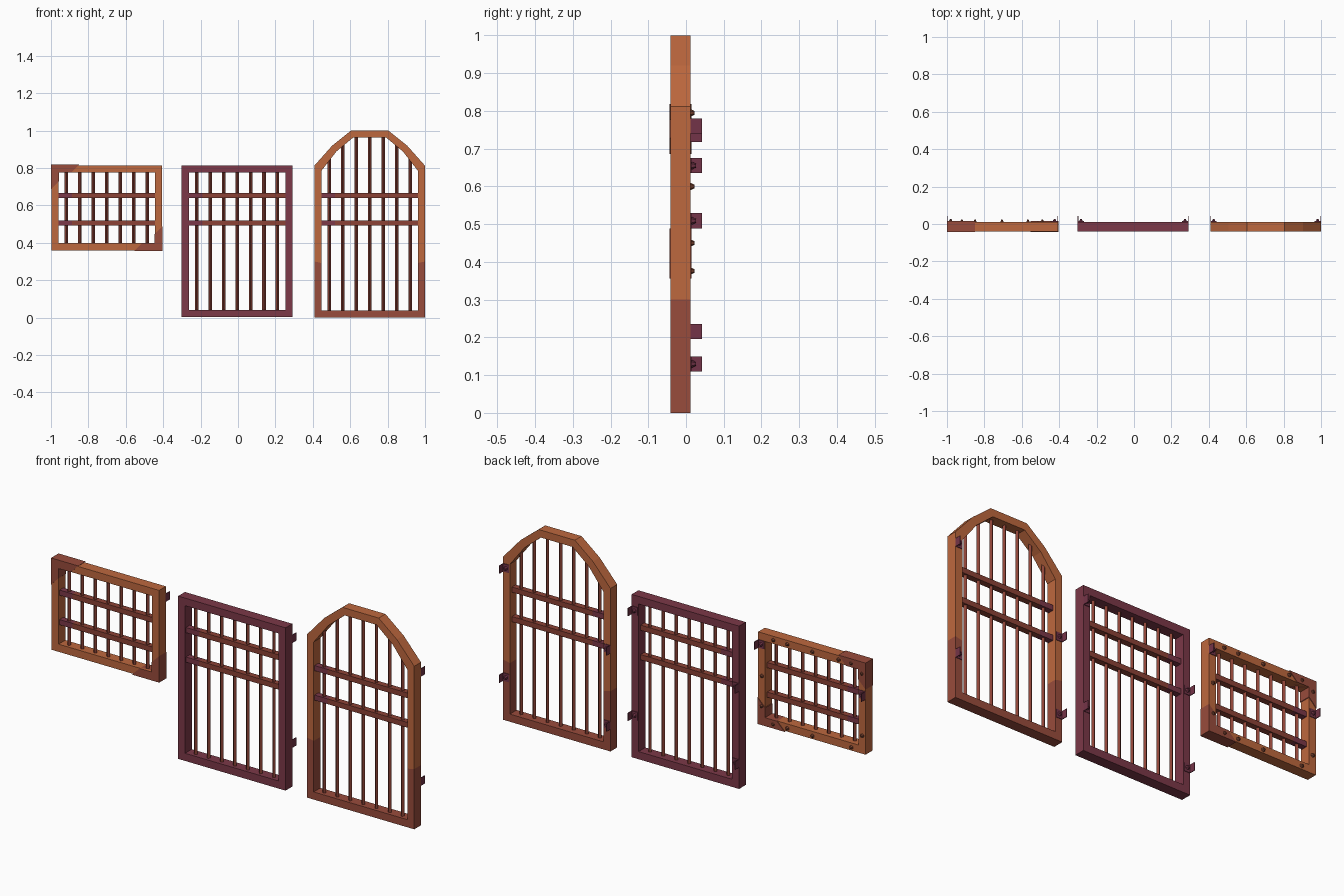
import bpy, bmesh, math
from mathutils import Matrix

if "Cube" in bpy.data.objects:
    bpy.data.objects.remove(bpy.data.objects["Cube"])


def material(name, r, g, b):
    lin = lambda c: ((c / 255 + 0.055) / 1.055) ** 2.4
    m = bpy.data.materials.new(name)
    m.diffuse_color = (lin(r), lin(g), lin(b), 1)
    m.use_nodes = True
    m.node_tree.nodes["Principled BSDF"].inputs["Base Color"].default_value = m.diffuse_color
    return m


ORANGE = material("orange rust", 190, 104, 62)
RED = material("red brown rust", 153, 76, 60)
PURPLE = material("purple rust", 124, 56, 72)
BAR = material("bar brown", 140, 66, 54)
HINGE = material("hinge purple", 116, 52, 72)
RIVET = material("rivet brown", 120, 66, 48)

Y0, Y1 = -0.041, 0.012      # frame front and back
HALF, RIM = 0.296, 0.038    # half width and frame member width


def finish(name, bm, mats):
    bmesh.ops.recalc_face_normals(bm, faces=bm.faces)
    me = bpy.data.meshes.new(name)
    bm.to_mesh(me)
    bm.free()
    for m in mats:
        me.materials.append(m)
    ob = bpy.data.objects.new(name, me)
    bpy.context.collection.objects.link(ob)
    return ob


def frame(name, outer, inner, mats, rule=lambda z: 0):
    """Closed ring between two matching outlines, given depth in y."""
    bm = bmesh.new()
    loops = [[bm.verts.new((x, y, z)) for x, z in pts]
             for pts, y in ((outer, Y0), (inner, Y0), (inner, Y1), (outer, Y1))]
    n = len(outer)
    for i in range(n):
        j = (i + 1) % n
        idx = rule((outer[i][1] + outer[j][1]) / 2)
        for k in range(4):
            a, b = loops[k], loops[(k + 1) % 4]
            bm.faces.new((a[i], a[j], b[j], b[i])).material_index = idx
    finish(name, bm, mats)


def box(bm, x0, x1, y0, y1, z0, z1, idx=0):
    mat = Matrix.Translation(((x0 + x1) / 2, (y0 + y1) / 2, (z0 + z1) / 2)) \
        @ Matrix.Diagonal((x1 - x0, y1 - y0, z1 - z0, 1))
    vs = bmesh.ops.create_cube(bm, size=1, matrix=mat)["verts"]
    for f in {f for v in vs for f in v.link_faces}:
        f.material_index = idx


def bars(name, cx, bottom, top):
    """Seven diamond-section uprights and two flat cross bars."""
    bm = bmesh.new()
    for i in range(-3, 4):
        x = i * 0.072
        z0, z1 = bottom, top(x)
        bmesh.ops.create_cone(bm, cap_ends=True, segments=4, radius1=0.0095, radius2=0.0095,
                              depth=z1 - z0,
                              matrix=Matrix.Translation((cx + x, -0.018, (z0 + z1) / 2)))
    finish(name + "_uprights", bm, [BAR])
    bm = bmesh.new()
    w = HALF - 0.03
    for z in (0.652, 0.505):
        box(bm, cx - w, cx - w + 0.08, -0.034, -0.004, z - 0.013, z + 0.013, 1)
        box(bm, cx - w + 0.08, cx + w, -0.034, -0.004, z - 0.013, z + 0.013, 0)
    finish(name + "_cross_bars", bm, [BAR, PURPLE])


def stud(bm, x, z, y, r, h):
    bmesh.ops.create_cone(bm, cap_ends=True, segments=6, radius1=r, radius2=r * 0.45, depth=h,
                          matrix=Matrix.Translation((x, y + h / 2, z))
                          @ Matrix.Rotation(-math.pi / 2, 4, 'X'))


def hinges(name, cx, spots):
    """Angle brackets on the back: thin flange, flat leaf and a screw."""
    bm = bmesh.new()
    for side, z in spots:
        e = cx + side * HALF
        a, b = sorted((e, e - side * 0.003))
        box(bm, a, b, Y1 - 0.002, 0.043, z - 0.02, z + 0.02)
        a, b = sorted((e, e - side * 0.034))
        box(bm, a, b, Y1 - 0.002, Y1 + 0.003, z - 0.02, z + 0.02)
        stud(bm, e - side * 0.018, z, Y1 + 0.002, 0.011, 0.013)
    finish(name, bm, [HINGE])


def rect(cx, z0, z1, inset=0):
    w = HALF - inset
    return [(cx - w, z0 + inset), (cx + w, z0 + inset), (cx + w, z1 - inset), (cx - w, z1 - inset)]


# Small window grille
WX = -0.702
frame("window_frame", rect(WX, 0.36, 0.814), rect(WX, 0.36, 0.814, RIM), [ORANGE])
bars("window", WX, 0.39, lambda x: 0.785)
hinges("window_hinges", WX, [(1, 0.757), (-1, 0.655)])

# Corner plates wrapping two opposite corners of the window
L = [(0, 0), (0.15, 0), (0.108, 0.042), (0.042, 0.042), (0.042, 0.09), (0, 0.132)]
for name, ox, oz, sx, sz in (("upper_corner_plate", -1.0, 0.818, 1, -1),
                             ("lower_corner_plate", -0.404, 0.356, -1, 1)):
    bm = bmesh.new()
    f = bm.faces.new([bm.verts.new((ox + sx * u, -0.0435, oz + sz * v)) for u, v in L])
    ext = bmesh.ops.extrude_face_region(bm, geom=[f])["geom"]
    bmesh.ops.translate(bm, vec=(0, 0.0585, 0),
                        verts=[g for g in ext if isinstance(g, bmesh.types.BMVert)])
    finish(name, bm, [RED])

# Rivets on the back of the window
bm = bmesh.new()
for x, z in [(-0.49, 0.795), (-0.567, 0.795), (-0.706, 0.795), (-0.85, 0.795), (-0.92, 0.795),
             (-0.49, 0.376), (-0.567, 0.376), (-0.706, 0.376), (-0.92, 0.376),
             (-0.98, 0.76), (-0.98, 0.45), (-0.427, 0.6), (-0.427, 0.45)]:
    stud(bm, x, z, Y1, 0.01, 0.011)
finish("window_rivets", bm, [RIVET])

# Rectangular door
MX = -0.005
frame("door_frame", rect(MX, 0.003, 0.814), rect(MX, 0.003, 0.814, RIM), [PURPLE])
bars("door", MX, 0.03, lambda x: 0.785)
hinges("door_hinges", MX, [(1, 0.738), (1, 0.216), (-1, 0.509), (-1, 0.13)])

# Arched door, its lower part a different rust tone
AX = 0.704
half_out = [(HALF, 0.0), (HALF, 0.3), (HALF, 0.812), (0.2, 0.92), (0.1, 1.0)]
half_in = [(HALF - RIM, RIM), (HALF - RIM, 0.292), (HALF - RIM, 0.785), (0.178, 0.888), (0.088, 0.963)]


def mirror(half):
    return [(AX + x, z) for x, z in half] + [(AX - x, z) for x, z in reversed(half)]


def arch_top(x):
    pts = half_in[2:]
    x = abs(x)
    for (xa, za), (xb, zb) in zip(pts, pts[1:]):
        if xb <= x <= xa:
            return za + (zb - za) * (xa - x) / (xa - xb) + 0.012
    return pts[-1][1] + 0.01


frame("arched_door_frame", mirror(half_out), mirror(half_in), [ORANGE, RED],
      lambda z: 1 if z < 0.3 else 0)
bars("arched_door", AX, 0.03, arch_top)
hinges("arched_door_hinges", AX, [(1, 0.76), (1, 0.216), (-1, 0.509), (-1, 0.13)])
